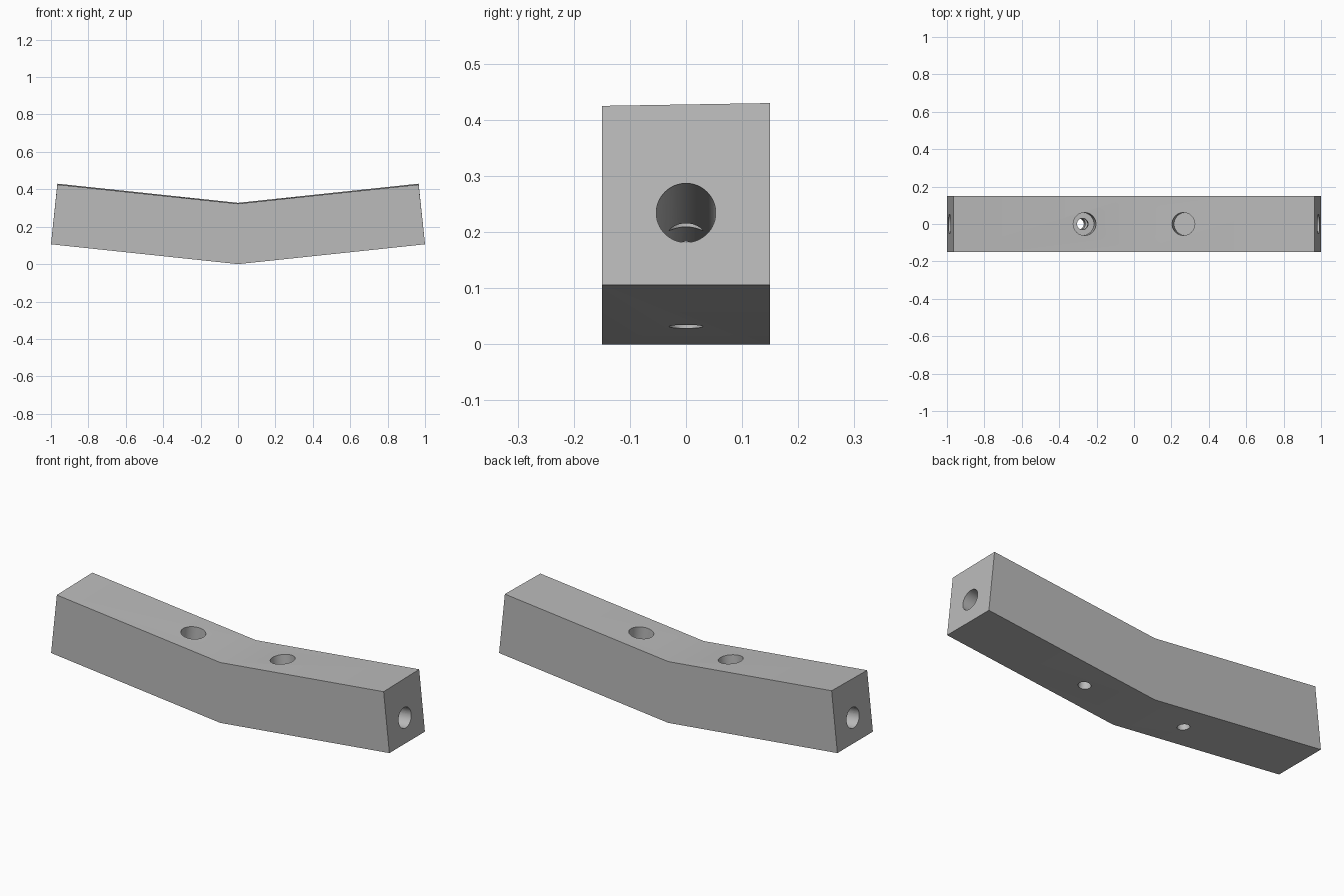
import bpy, bmesh, math
from mathutils import Matrix, Vector

cube = bpy.data.objects.get("Cube")
if cube:
    bpy.data.objects.remove(cube, do_unlink=True)

TILT = math.atan(0.106)      # upward slope of each arm
LENGTH = 1.0056              # arm length along its underside
HEIGHT = 0.3233              # arm thickness
HALF_DEPTH = 0.15
TOP_SLANT = 0.0025           # back edge of the top sits a touch higher

grey = bpy.data.materials.new("plain grey")
grey.use_nodes = True
grey.diffuse_color = (0.5, 0.5, 0.5, 1)
grey.node_tree.nodes["Principled BSDF"].inputs["Base Color"].default_value = (0.5, 0.5, 0.5, 1)


def mesh_object(name, bm):
    bmesh.ops.recalc_face_normals(bm, faces=bm.faces)
    mesh = bpy.data.meshes.new(name)
    bm.to_mesh(mesh)
    bm.free()
    mesh.materials.append(grey)
    obj = bpy.data.objects.new(name, mesh)
    bpy.context.collection.objects.link(obj)
    return obj


def arm_point(side, along, up):
    """Point in the tilted frame of one arm."""
    c, s = math.cos(TILT), math.sin(TILT)
    return Vector((side * (along * c - up * s), 0, along * s + up * c))


def rod(bm, start, end, radius):
    """Capped cylinder between two points."""
    axis = end - start
    turn = axis.to_track_quat('Z', 'Y').to_matrix().to_4x4()
    bmesh.ops.create_cone(bm, cap_ends=True, segments=64, radius1=radius,
                          radius2=radius, depth=axis.length,
                          matrix=Matrix.Translation((start + end) / 2) @ turn)


def cut(target, name, start, end, radius):
    """Drill a round hole and discard the cutter."""
    bm = bmesh.new()
    rod(bm, start, end, radius)
    cutter = mesh_object(name, bm)
    cutter.hide_render = True
    mod = target.modifiers.new(name, 'BOOLEAN')
    mod.operation = 'DIFFERENCE'
    mod.solver = 'EXACT'
    mod.object = cutter
    bpy.context.view_layer.objects.active = target
    bpy.ops.object.modifier_apply(modifier=mod.name)
    bpy.data.objects.remove(cutter, do_unlink=True)


# Bent bar: two square-ended arms meeting at the middle
bm = bmesh.new()
top_mid = HEIGHT / math.cos(TILT)
rings = []
for y in (-HALF_DEPTH, HALF_DEPTH):
    lift = math.copysign(TOP_SLANT, y)
    lower = [arm_point(-1, LENGTH, 0), Vector((0, 0, 0)), arm_point(1, LENGTH, 0)]
    upper = [arm_point(-1, LENGTH, HEIGHT), Vector((0, 0, top_mid)), arm_point(1, LENGTH, HEIGHT)]
    rings.append([[bm.verts.new((p.x, y, p.z)) for p in lower],
                  [bm.verts.new((p.x, y, p.z + lift)) for p in upper]])
front, back = rings
for i in (0, 1):
    for ring in rings:
        bm.faces.new((ring[0][i], ring[0][i + 1], ring[1][i + 1], ring[1][i]))
    for level in (0, 1):
        bm.faces.new((front[level][i], front[level][i + 1], back[level][i + 1], back[level][i]))
for i in (0, 2):
    bm.faces.new((front[0][i], front[1][i], back[1][i], back[0][i]))
bar = mesh_object("bent_bar", bm)

# Lengthwise bore, bolt hole and counterbore in each arm
for side in (-1, 1):
    cut(bar, "bore", arm_point(side, -0.01, 0.129), arm_point(side, LENGTH + 0.05, 0.129), 0.053)
    cut(bar, "bolt_hole", arm_point(side, 0.3, -0.05), arm_point(side, 0.3, HEIGHT + 0.05), 0.03)
    cut(bar, "counterbore", arm_point(side, 0.3, HEIGHT - 0.1), arm_point(side, 0.3, HEIGHT + 0.05), 0.061)

# Soft shading across the shallow bend, crisp edges elsewhere
bpy.ops.object.select_all(action='DESELECT')
bar.select_set(True)
bpy.context.view_layer.objects.active = bar
bpy.ops.object.shade_smooth_by_angle(angle=math.radians(30))
